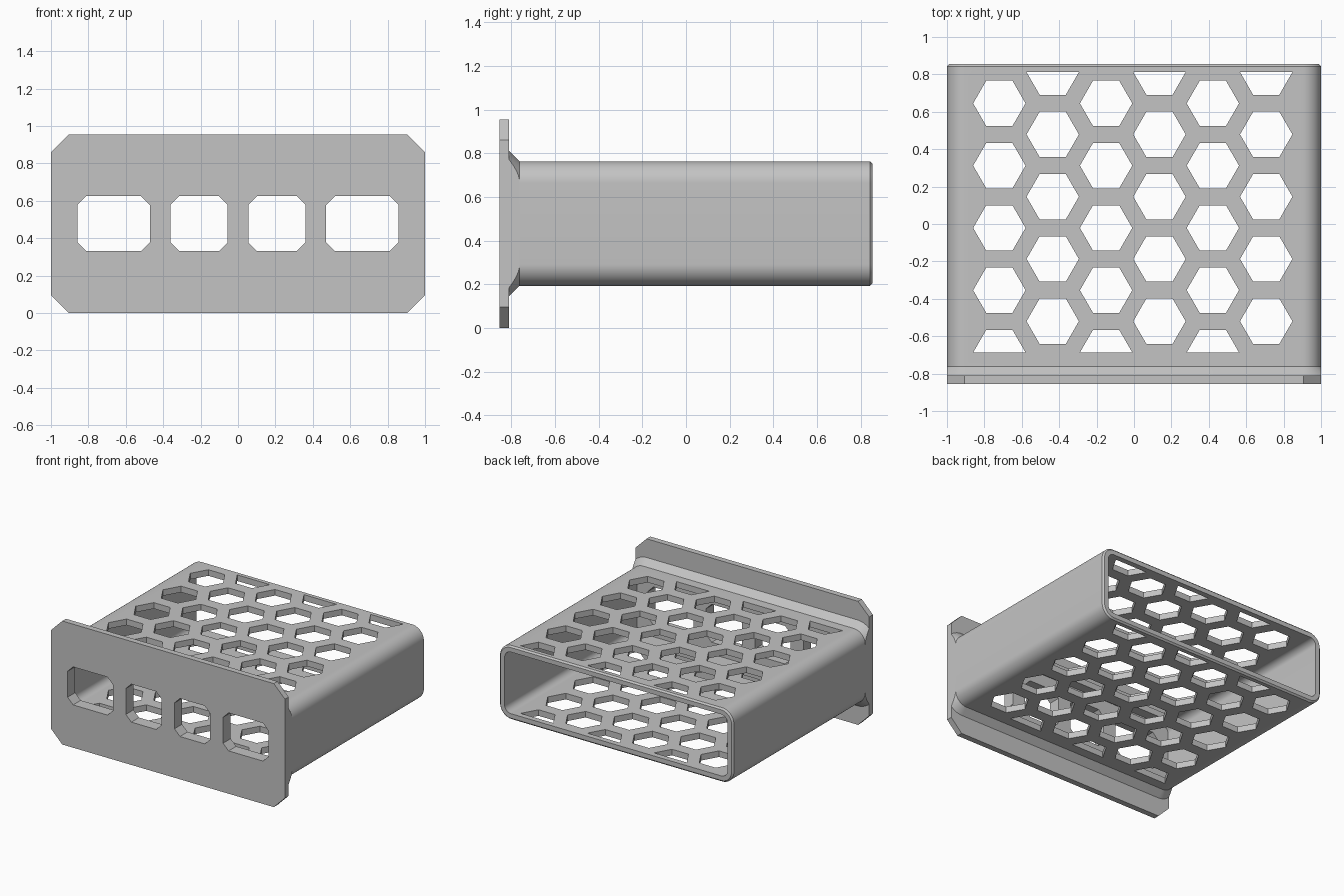
import bpy, bmesh
from math import sin, cos, pi, radians

if "Cube" in bpy.data.objects:
    bpy.data.objects.remove(bpy.data.objects["Cube"], do_unlink=True)

# Main sizes
FRONT, PLATE_BACK, COLLAR_BACK, BACK = -0.855, -0.81, -0.762, 0.855
MID_Z, HALF_H, RADIUS, WALL, LIP = 0.478, 0.285, 0.1, 0.047, 0.012

grey = bpy.data.materials.new("light grey")
grey.use_nodes = True
COLOUR = (0.55, 0.55, 0.55, 1)
grey.diffuse_color = COLOUR
grey.node_tree.nodes["Principled BSDF"].inputs["Base Color"].default_value = COLOUR


def cornered_rect(cx, half_w, half_h, r, y, steps):
    """Upright rectangle at depth y; one step chamfers the corners, more round them."""
    ring = []
    for quarter, (sx, sz) in enumerate([(1, 1), (-1, 1), (-1, -1), (1, -1)]):
        for i in range(steps + 1):
            a = (quarter + i / steps) * pi / 2
            ring.append((cx + sx * (half_w - r) + r * cos(a), y,
                         MID_Z + sz * (half_h - r) + r * sin(a)))
    return ring


def sleeve_ring(offset, y):
    return cornered_rect(0, 1 + offset, HALF_H + offset, RADIUS + offset, y, 14)


def loft(bm, rings, loop=False):
    """Skin a stack of rings, either capped or joined end to end."""
    stack = [[bm.verts.new(p) for p in ring] for ring in rings]
    pairs = list(zip(stack, stack[1:]))
    if loop:
        pairs.append((stack[-1], stack[0]))
    else:
        bm.faces.new(stack[0])
        bm.faces.new(stack[-1])
    for a, b in pairs:
        n = len(a)
        for i in range(n):
            j = (i + 1) % n
            bm.faces.new((a[i], a[j], b[j], b[i]))


def make(name, solids, loop=False):
    bm = bmesh.new()
    for rings in solids:
        loft(bm, rings, loop)
    bmesh.ops.recalc_face_normals(bm, faces=bm.faces)
    mesh = bpy.data.meshes.new(name)
    bm.to_mesh(mesh)
    bm.free()
    mesh.materials.append(grey)
    obj = bpy.data.objects.new(name, mesh)
    bpy.context.collection.objects.link(obj)
    return obj


def activate(obj):
    bpy.ops.object.select_all(action="DESELECT")
    obj.select_set(True)
    bpy.context.view_layer.objects.active = obj


def cut(obj, tool, operation="DIFFERENCE"):
    mod = obj.modifiers.new("cut", "BOOLEAN")
    mod.operation, mod.solver, mod.object = operation, "EXACT", tool
    activate(obj)
    bpy.ops.object.modifier_apply(modifier=mod.name)


# Cutter for the four front windows
windows = []
for side in (-1, 1):
    for centre, half_w in ((0.208, 0.153), (0.665, 0.194)):
        windows.append([cornered_rect(side * centre, half_w, 0.147, 0.047, y, 1)
                        for y in (-1, -0.7)])
window_cutter = make("window_cutter", windows)

# Cutter for the honeycomb, with half cells closing alternate columns
cells = []
for column in range(6):
    odd = column % 2
    for row in range(5):
        x = -0.72 + 0.2854 * column
        y = (0.812 if odd else 0.645) - 0.333 * row
        if odd and row == 0:
            angles = range(180, 361, 60)
        elif not odd and row == 4:
            angles = range(0, 181, 60)
        else:
            angles = range(0, 360, 60)
        cells.append([[(x + 0.14 * cos(radians(a)), y + 0.14 * sin(radians(a)), z)
                       for a in angles] for z in (0.1, 0.9)])
cell_cutter = make("cell_cutter", cells)

# Front plate with chamfered corners
front_plate = make("front_plate", [[cornered_rect(0, 1, 0.4775, 0.095, y, 1)
                                    for y in (FRONT, PLATE_BACK)]])
for v in front_plate.data.vertices:
    v.co.z -= MID_Z - 0.4775
cut(front_plate, window_cutter)

# Sloping collar behind the plate, trimmed flush with the sides
collar = make("collar", [[sleeve_ring(WALL, PLATE_BACK), sleeve_ring(0, COLLAR_BACK)]])
trim = make("collar_trim", [[[(x, y, z) for x, y in ((-1, -2), (1, -2), (1, 2), (-1, 2))]
                             for z in (-1, 2)]])
cut(collar, trim, "INTERSECT")
cut(collar, window_cutter)

# Hollow sleeve with a small bevel on the open rim
sleeve = make("sleeve", [[sleeve_ring(0, COLLAR_BACK), sleeve_ring(0, BACK - LIP),
                          sleeve_ring(-LIP, BACK), sleeve_ring(-WALL, BACK),
                          sleeve_ring(-WALL, COLLAR_BACK)]], loop=True)
cut(sleeve, cell_cutter)

for helper in (window_cutter, cell_cutter, trim):
    bpy.data.objects.remove(helper, do_unlink=True)

for part in (front_plate, collar, sleeve):
    activate(part)
    bpy.ops.object.shade_smooth_by_angle(angle=radians(25))
